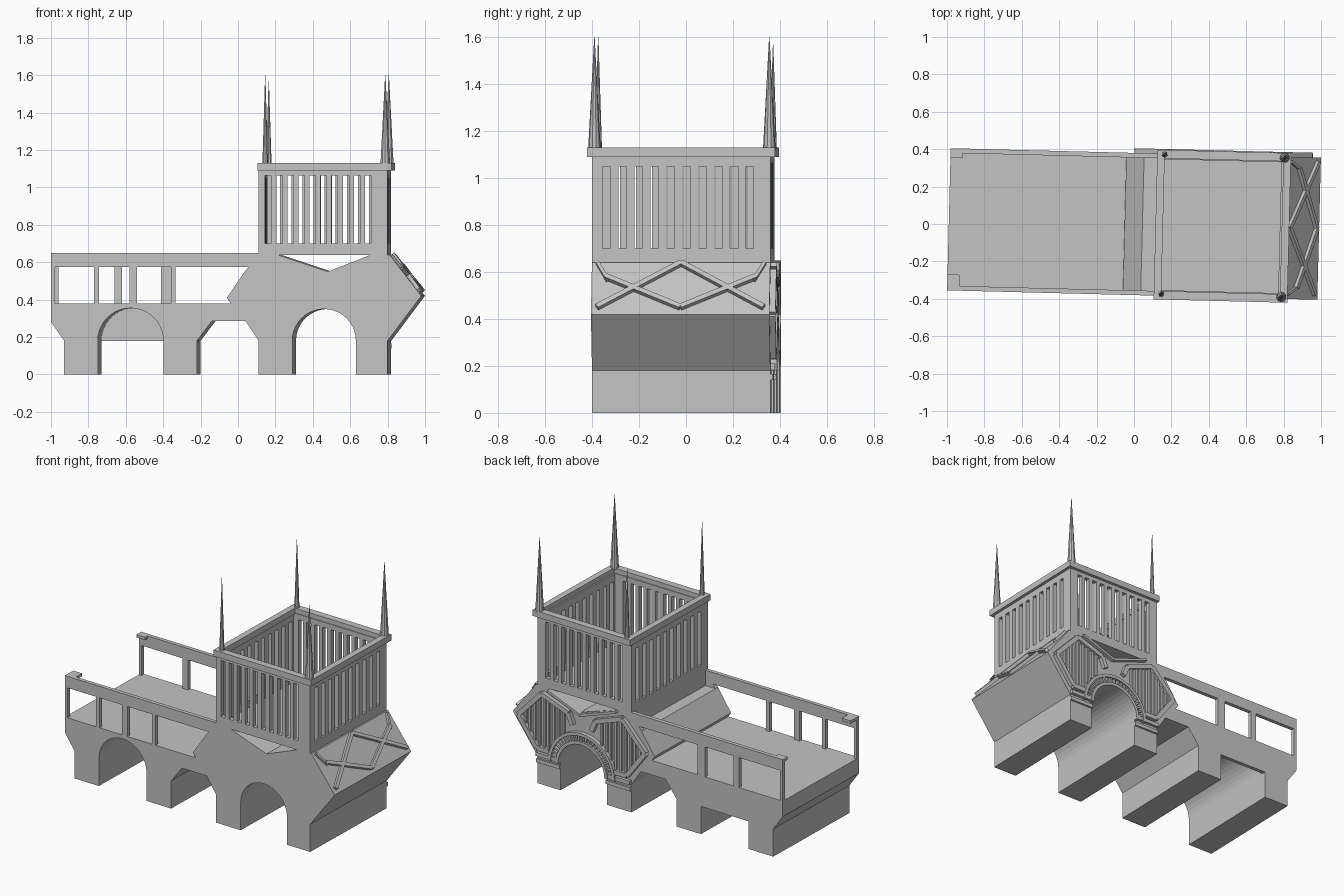
import bpy, bmesh, math
from mathutils import Vector, Matrix

cube = bpy.data.objects.get("Cube")
if cube:
    bpy.data.objects.remove(cube, do_unlink=True)

stone = bpy.data.materials.new("light_grey_stone")
stone.use_nodes = True
GREY = (0.55, 0.55, 0.55, 1)
stone.diffuse_color = GREY
stone.node_tree.nodes["Principled BSDF"].inputs["Base Color"].default_value = GREY

W = 0.38            # half width of the building
TOWER_L, TOWER_R = 0.11, 0.80
WALL = 0.03
MID = 0.46          # centre of the decorated arch
SPRING, RAD = 0.18, 0.17
# the whole building is turned slightly about the vertical
PLACE = Matrix.Rotation(math.radians(-1.45), 4, 'Z') @ Matrix.Translation((0.01, 0, 0))


def finish(name, bm):
    bmesh.ops.recalc_face_normals(bm, faces=bm.faces)
    bm.transform(PLACE)
    mesh = bpy.data.meshes.new(name)
    bm.to_mesh(mesh)
    bm.free()
    mesh.materials.append(stone)
    obj = bpy.data.objects.new(name, mesh)
    bpy.context.collection.objects.link(obj)
    return obj


def add_box(bm, x0, x1, y0, y1, z0, z1):
    size = Matrix.Diagonal((x1 - x0, y1 - y0, z1 - z0, 1))
    centre = Matrix.Translation(((x0 + x1) / 2, (y0 + y1) / 2, (z0 + z1) / 2))
    bmesh.ops.create_cube(bm, size=1, matrix=centre @ size)


def add_prism(bm, pts, y0, y1):
    face = bm.faces.new([bm.verts.new((x, y0, z)) for x, z in pts])
    out = bmesh.ops.extrude_face_region(bm, geom=[face], use_keep_orig=True)
    verts = [v for v in out["geom"] if isinstance(v, bmesh.types.BMVert)]
    bmesh.ops.translate(bm, verts=verts, vec=(0, y1 - y0, 0))


def add_beam(bm, p, q, width, height, normal):
    """Bar from p to q lying on a surface with the given normal."""
    p, q, n = Vector(p), Vector(q), Vector(normal).normalized()
    along = (q - p).normalized()
    side = n.cross(along)
    rot = Matrix((along, side, n)).transposed().to_4x4()
    size = Matrix.Diagonal(((q - p).length, width, height, 1))
    bmesh.ops.create_cube(bm, size=1, matrix=Matrix.Translation((p + q) / 2) @ rot @ size)


def arc(cx, r, steps=20):
    return [(cx - r * math.cos(math.pi * i / steps), SPRING + r * math.sin(math.pi * i / steps))
            for i in range(steps + 1)]


# main body: arched piers, deck floor and hexagonal tower base in one section
bm = bmesh.new()
profile = [(-1, 0.38), (-1, 0.28), (-0.93, SPRING), (-0.93, 0), (-0.75, 0)]
profile += arc(-0.575, 0.175)
profile += [(-0.4, 0), (-0.22, 0), (-0.22, SPRING), (-0.14, 0.285), (0.04, 0.285),
            (TOWER_L, SPRING), (TOWER_L, 0), (0.29, 0)]
profile += arc(MID, RAD)
profile += [(0.63, 0), (TOWER_R, 0), (TOWER_R, SPRING), (0.98, 0.42), (0.81, 0.64),
            (0.71, 0.64), (0.48, 0.55), (0.21, 0.64), (TOWER_L, 0.64),
            (TOWER_L, 0.55), (0.035, 0.55), (-0.06, 0.41), (-0.04, 0.38)]
add_prism(bm, profile, -W, W)
finish("bridge_body", bm)

# tower floor and the wall closing the back of the first arch
bm = bmesh.new()
add_box(bm, TOWER_L, TOWER_R, -W, W, 0.638, 0.65)
finish("tower_floor", bm)
bm = bmesh.new()
add_box(bm, -0.76, -0.39, W - 0.025, W, SPRING, 0.38)
finish("arch_back_wall", bm)

# deck railings
for name, side, posts in (("front_railing", -1, [(-0.77, -0.745), (-0.58, -0.54), (-0.36, -0.335)]),
                          ("back_railing", 1, [(-0.68, -0.64), (-0.43, -0.375)])):
    bm = bmesh.new()
    y0, y1 = sorted((side * W, side * (W - 0.025)))
    add_box(bm, -1, TOWER_L, y0, y1, 0.575, 0.65)
    for x0, x1 in posts + [(-1, -0.98)]:
        add_box(bm, x0, x1, y0, y1, 0.38, 0.575)
    add_prism(bm, [(0.03, 0.54), (0.055, 0.575), (TOWER_L, 0.575), (TOWER_L, 0.54)], y0, y1)
    y0, y1 = sorted((side * W, side * (W - (0.085 if side < 0 else 0.05))))
    add_box(bm, -1, -0.935, y0, y1, 0.632, 0.65)
    finish(name, bm)


# tower walls with ten upright slots
def slotted_wall(name, start, end, first, step, along_x, across, top):
    bm = bmesh.new()

    def piece(a, b, z0, z1):
        if along_x:
            add_box(bm, a, b, across, across + WALL, z0, z1)
        else:
            add_box(bm, across, across + WALL, a, b, z0, z1)

    piece(start, end, 0.64, 0.70)
    piece(start, end, top, 1.10)
    edge = start
    for i in range(10):
        slot = first + i * step
        piece(edge, slot, 0.70, top)
        edge = slot + 0.032
    piece(edge, end, 0.70, top)
    finish(name, bm)


slotted_wall("tower_front_wall", TOWER_L, TOWER_R, 0.145, 0.0593, True, -W, 1.065)
slotted_wall("tower_back_wall", TOWER_L, TOWER_R, 0.175, 0.0593, True, W - WALL, 1.065)
slotted_wall("tower_right_wall", -W, W, -0.335, 0.068, False, TOWER_R - WALL, 1.05)
slotted_wall("tower_left_wall", -W, W, -0.31, 0.068, False, TOWER_L, 1.05)

# tower rim
bm = bmesh.new()
for s in (-1, 1):
    y0, y1 = sorted((s * 0.355, s * 0.4))
    add_box(bm, 0.105, 0.82, y0, y1, 1.09, 1.13)
add_box(bm, 0.105, 0.145, -0.355, 0.355, 1.09, 1.13)
add_box(bm, 0.78, 0.82, -0.355, 0.355, 1.09, 1.13)
finish("tower_rim", bm)

# corner spires
for side, y, left_top in (("front", -0.37, 1.6), ("back", 0.375, 1.57)):
    for end, x, r, top in (("left", 0.145, 0.016, left_top), ("right", 0.787, 0.027, 1.6)):
        bm = bmesh.new()
        bmesh.ops.create_cone(bm, cap_ends=True, segments=10, radius1=r, radius2=0.001,
                              depth=top - 1.12,
                              matrix=Matrix.Translation((x, y, (top + 1.12) / 2)))
        finish(f"{side}_{end}_spire", bm)

# crossed braces on the sloping right end
bm = bmesh.new()
slope = (0.23, 0, 0.18)


def on_slope(y, z):
    return Vector((0.98 - (z - 0.42) * 0.17 / 0.22, y, z))


for s in (-1, 1):
    add_beam(bm, on_slope(0, 0.633), on_slope(s * 0.355, 0.445), 0.022, 0.04, slope)
    add_beam(bm, on_slope(0, 0.445), on_slope(s * 0.32, 0.575), 0.022, 0.04, slope)
    add_beam(bm, on_slope(s * 0.355, 0.633), on_slope(s * 0.31, 0.56), 0.015, 0.03, slope)
finish("end_braces", bm)

# decorated back: arch ring with dentils
bm = bmesh.new()
add_prism(bm, arc(MID, RAD) + arc(MID, 0.19)[::-1], W - 0.005, W + 0.025)
add_prism(bm, arc(MID, 0.225) + arc(MID, 0.245)[::-1], W - 0.005, W + 0.025)
for i in range(25):
    a = math.pi * (i + 0.5) / 25
    c, s = math.cos(a), math.sin(a)
    add_beam(bm, (MID + 0.185 * c, W, SPRING + 0.185 * s),
             (MID + 0.23 * c, W, SPRING + 0.23 * s), 0.012, 0.036, (0, 1, 0))
finish("back_arch_ring", bm)

# spandrel panels with upright grilles, mirrored about the arch
frame = [(0.53, 0.46), (0.56, 0.53), (0.755, 0.60), (0.925, 0.42), (0.79, 0.24), (0.70, 0.24)]
for name, m in (("back_right_grille", 1), ("back_left_grille", -1)):
    bm = bmesh.new()
    pts = [Vector((MID + m * (x - MID), W, z)) for x, z in frame]
    for p, q in zip(pts, pts[1:]):
        add_beam(bm, p, q, 0.03, 0.05, (0, 1, 0))
    for i in range(9):
        x = 0.60 + i * 0.035
        low = SPRING + math.sqrt(max(0.06 - (x - MID) ** 2, 0)) if x < 0.70 else 0.24
        low = max(low, 0.24 + max(0, x - 0.79) * 1.33)
        high = min(0.53 + (x - 0.56) * 0.36, 0.42 + (0.925 - x) * 1.06)
        gx = MID + m * (x - MID)
        add_box(bm, gx - 0.007, gx + 0.007, W - 0.005, W + 0.015, low, high)
    finish(name, bm)

# gable mouldings and pier bands on the back
bm = bmesh.new()
for x in (0.21, 0.71):
    add_beam(bm, (x, W, 0.632), (0.47, W, 0.54), 0.016, 0.05, (0, 1, 0))
finish("back_gable_moulding", bm)
bm = bmesh.new()
for x0, x1 in ((TOWER_L, 0.29), (0.63, TOWER_R)):
    add_box(bm, x0, x1, W - 0.005, W + 0.02, 0.185, 0.21)
    add_box(bm, x0, x1, W - 0.005, W + 0.012, 0.14, 0.165)
finish("back_pier_bands", bm)
